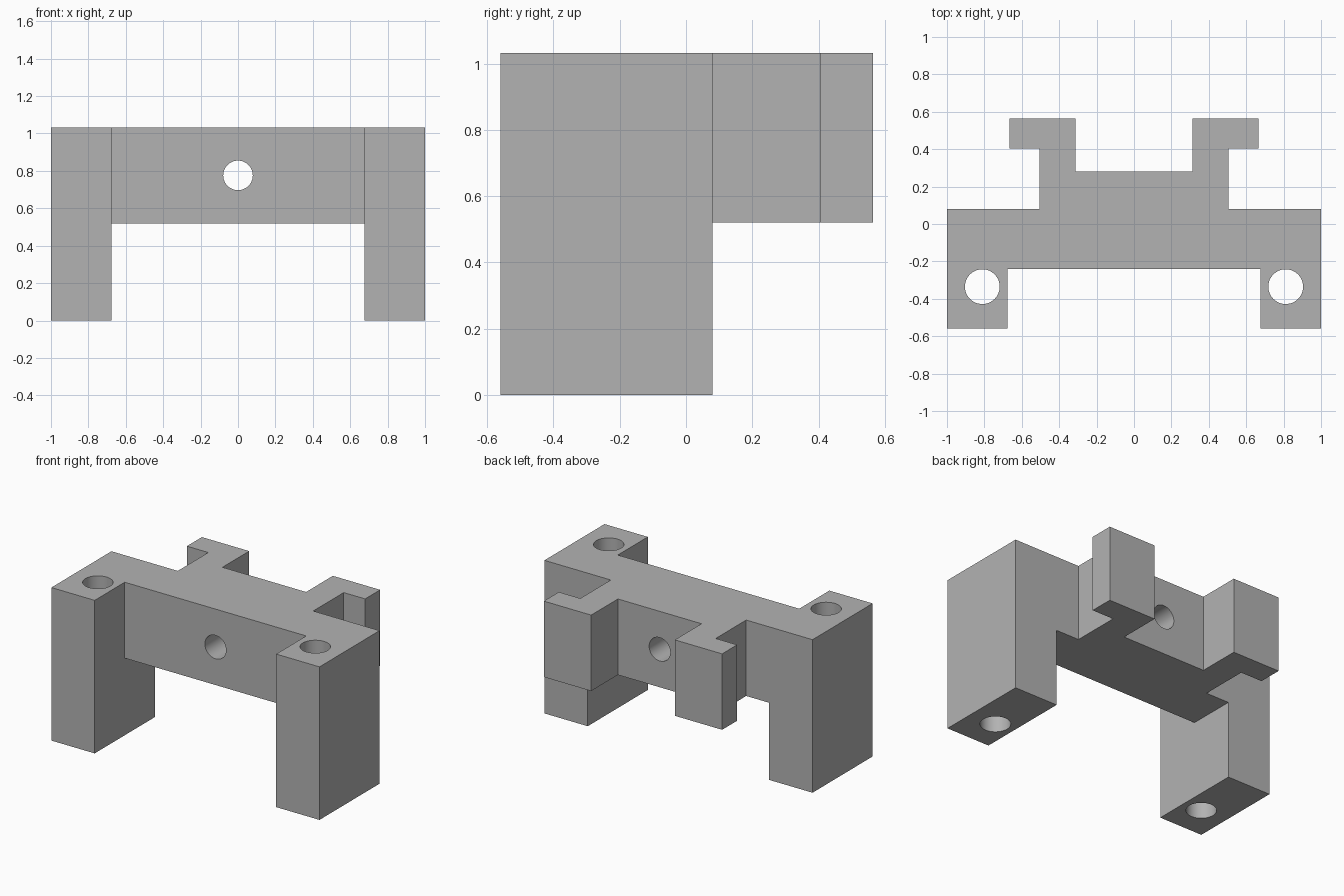
import bpy
import bmesh
import math
from mathutils import Matrix, Vector

if "Cube" in bpy.data.objects:
    bpy.data.objects.remove(bpy.data.objects["Cube"], do_unlink=True)

TOP, UNDERSIDE = 1.032, 0.52      # upper face and underside of the bridge
LEG_IN, LEG_BACK = 0.677, 0.08    # inner side and back of the legs
BRIDGE_FRONT = -0.24

# One grey material
grey = bpy.data.materials.new("plain grey")
grey.use_nodes = True
grey.diffuse_color = (0.45, 0.45, 0.45, 1)
grey.node_tree.nodes["Principled BSDF"].inputs["Base Color"].default_value = (0.45, 0.45, 0.45, 1)

# Plan outlines: the bridge with its two hooks, and one leg
half_bridge = [(LEG_IN, BRIDGE_FRONT), (LEG_IN, LEG_BACK), (0.505, LEG_BACK), (0.505, 0.405),
               (0.665, 0.405), (0.665, 0.565), (0.312, 0.565), (0.312, 0.28)]
leg = [(LEG_IN, -0.56), (1, -0.56), (1, LEG_BACK), (LEG_IN, LEG_BACK), (LEG_IN, BRIDGE_FRONT)]


def mirrored(points):
    return [(-x, y) for x, y in reversed(points)]


bm = bmesh.new()
for outline in (half_bridge + mirrored(half_bridge), leg, mirrored(leg)):
    bm.faces.new([bm.verts.new((x, y, UNDERSIDE)) for x, y in outline])
bmesh.ops.remove_doubles(bm, verts=bm.verts[:], dist=0.0001)


def extrude_to(faces, z):
    made = bmesh.ops.extrude_face_region(bm, geom=faces)["geom"]
    for item in made:
        if isinstance(item, bmesh.types.BMVert):
            item.co.z = z


# Raise the whole plan to the top, then push the legs down to the floor
extrude_to(bm.faces[:], TOP)
leg_soles = [f for f in bm.faces
             if all(abs(v.co.z - UNDERSIDE) < 0.001 for v in f.verts)
             and abs(f.calc_center_median().x) > LEG_IN]
extrude_to(leg_soles, 0)
bmesh.ops.recalc_face_normals(bm, faces=bm.faces[:])
bmesh.ops.dissolve_limit(bm, angle_limit=0.01, verts=bm.verts[:], edges=bm.edges[:])

mesh = bpy.data.meshes.new("bracket")
bm.to_mesh(mesh)
bm.free()
mesh.materials.append(grey)
bracket = bpy.data.objects.new("bracket", mesh)
bpy.context.collection.objects.link(bracket)


def drill(name, centre, radius, axis):
    """Cut a round through hole along the given axis."""
    cutter_mesh = bpy.data.meshes.new(name)
    cutter_mesh.materials.append(grey)
    cb = bmesh.new()
    turn = Vector((0, 0, 1)).rotation_difference(Vector(axis)).to_matrix().to_4x4()
    bmesh.ops.create_cone(cb, cap_ends=True, segments=48, radius1=radius, radius2=radius,
                          depth=3, matrix=Matrix.Translation(centre) @ turn)
    cb.to_mesh(cutter_mesh)
    cb.free()
    cutter = bpy.data.objects.new(name, cutter_mesh)
    cutter.hide_render = True
    bpy.context.collection.objects.link(cutter)
    mod = bracket.modifiers.new(name, "BOOLEAN")
    mod.operation = "DIFFERENCE"
    mod.solver = "EXACT"
    mod.object = cutter
    bpy.ops.object.modifier_apply(modifier=name)
    bpy.data.objects.remove(cutter, do_unlink=True)


bpy.ops.object.select_all(action="DESELECT")
bracket.select_set(True)
bpy.context.view_layer.objects.active = bracket

# Bolt holes down both legs and a bore through the bridge
for side, word in ((1, "left"), (-1, "right")):
    drill(word + "_leg_hole", (side * 0.811, -0.335, 0.5), 0.093, (0, 0, 1))
drill("bridge_bore", (0, 0, 0.776), 0.079, (0, 1, 0))

bpy.ops.object.shade_smooth_by_angle(angle=math.radians(30))
